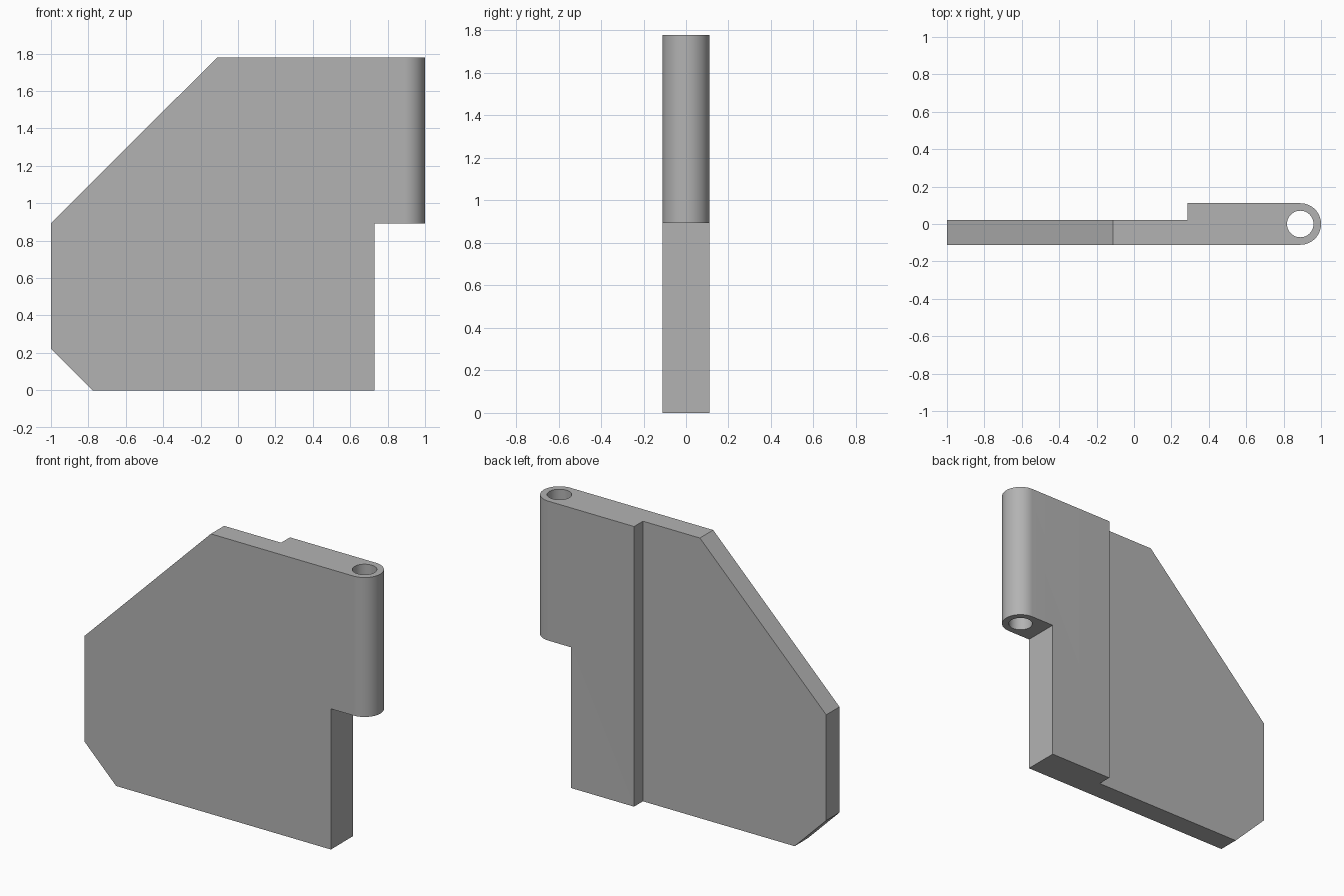
import bpy, bmesh, math
from mathutils import Vector

cube = bpy.data.objects.get("Cube")
if cube:
    bpy.data.objects.remove(cube, do_unlink=True)

HEIGHT = 1.778
R = 0.111              # knuckle radius, half the thick section
PIN_X = 1 - R          # hinge axis
PIN_R = 0.071

grey = bpy.data.materials.new("plain grey")
grey.use_nodes = True
colour = (0.45, 0.45, 0.45, 1)
grey.diffuse_color = colour
grey.node_tree.nodes["Principled BSDF"].inputs["Base Color"].default_value = colour


def prism(name, points, sweep):
    """Closed outline swept along a vector."""
    bm = bmesh.new()
    face = bm.faces.new([bm.verts.new(p) for p in points])
    swept = bmesh.ops.extrude_face_region(bm, geom=[face])["geom"]
    verts = [v for v in swept if isinstance(v, bmesh.types.BMVert)]
    bmesh.ops.translate(bm, verts=verts, vec=Vector(sweep))
    bmesh.ops.recalc_face_normals(bm, faces=bm.faces[:])
    mesh = bpy.data.meshes.new(name)
    bm.to_mesh(mesh)
    bm.free()
    mesh.materials.append(grey)
    obj = bpy.data.objects.new(name, mesh)
    bpy.context.collection.objects.link(obj)
    return obj


def arc(radius, start, end, steps, z):
    angles = [math.radians(start + (end - start) * i / steps) for i in range(steps + 1)]
    return [(PIN_X + radius * math.cos(a), radius * math.sin(a), z) for a in angles]


def cut(target, cutter, operation):
    mod = target.modifiers.new(operation.lower(), 'BOOLEAN')
    mod.operation = operation
    mod.solver = 'EXACT'
    mod.object = cutter
    bpy.context.view_layer.objects.active = target
    bpy.ops.object.modifier_apply(modifier=mod.name)
    bpy.data.objects.remove(cutter, do_unlink=True)


# Stepped hinge leaf with rounded knuckle, seen from above
section = [(-1.1, -R, -0.1)] + arc(R, -90, 90, 32, -0.1)
section += [(0.287, R, -0.1), (0.287, 0.022, -0.1), (-1.1, 0.022, -0.1)]
leaf = prism("hinge_leaf", section, (0, 0, HEIGHT + 0.2))

# Side outline: two chamfered corners and the notch below the knuckle
outline = [(-0.778, 0), (0.73, 0), (0.73, 0.893), (1.1, 0.893),
           (1.1, HEIGHT), (-0.113, HEIGHT), (-1, 0.893), (-1, 0.222)]
silhouette = prism("outline_cutter", [(x, -0.3, z) for x, z in outline], (0, 0.6, 0))
cut(leaf, silhouette, 'INTERSECT')

# Pin hole through the knuckle
pin = prism("pin_cutter", arc(PIN_R, 0, 352.5, 47, 0.5), (0, 0, HEIGHT))
cut(leaf, pin, 'DIFFERENCE')

# Smooth the round faces, keep the edges sharp
bpy.ops.object.select_all(action='DESELECT')
leaf.select_set(True)
bpy.context.view_layer.objects.active = leaf
bpy.ops.object.shade_smooth_by_angle(angle=math.radians(30))
